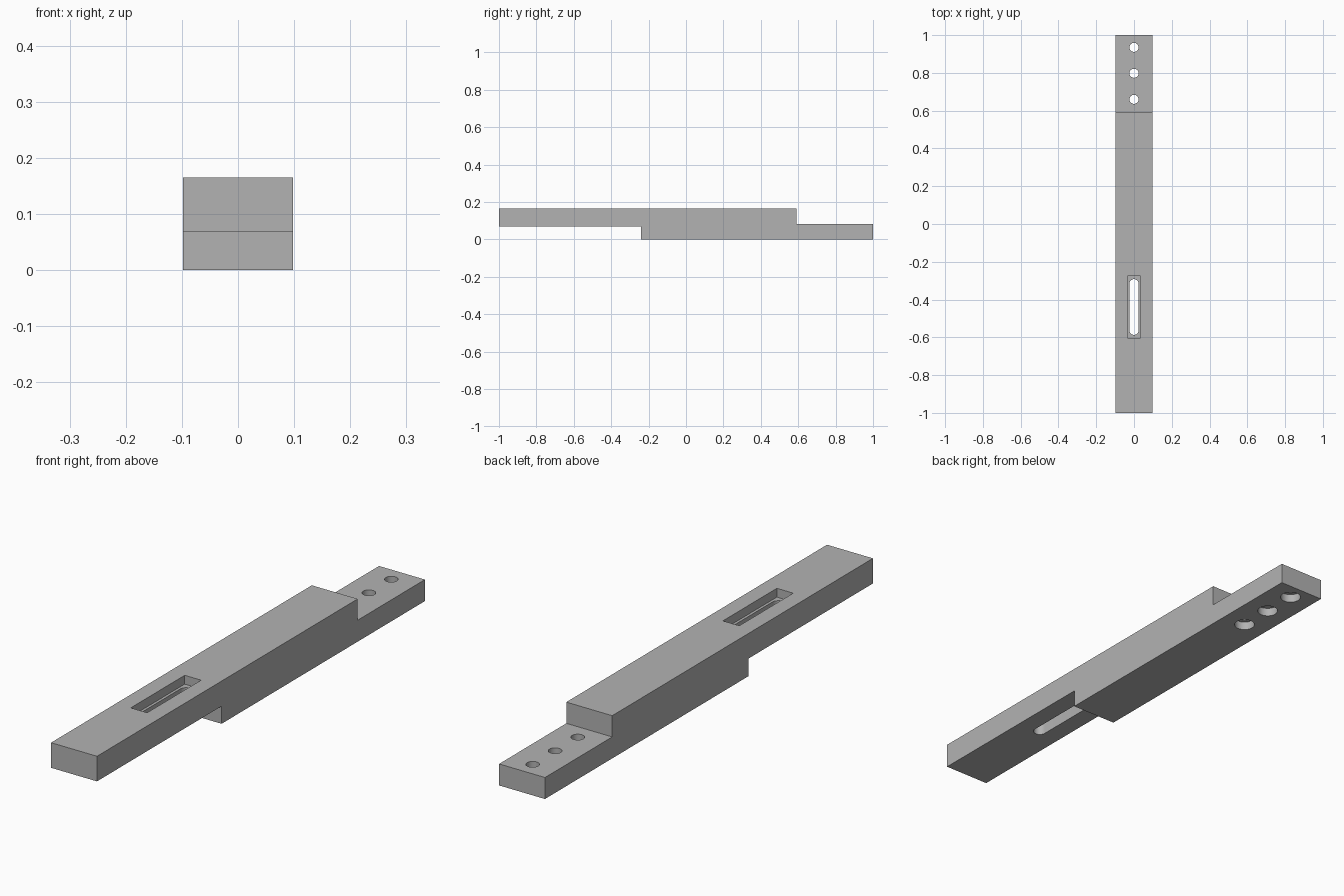
import bpy
import bmesh
from math import cos, sin, pi, radians

cube = bpy.data.objects.get("Cube")
if cube:
    bpy.data.objects.remove(cube, do_unlink=True)

HALF_W, TOP = 0.098, 0.165
REAR_TOP, FRONT_BASE = 0.083, 0.068
BORE_R, SLOT_R, SEAT_R = 0.024, 0.0245, 0.038

grey = bpy.data.materials.new("plain grey")
grey.use_nodes = True
colour = (0.45, 0.45, 0.45, 1)
grey.diffuse_color = colour
grey.node_tree.nodes["Principled BSDF"].inputs["Base Color"].default_value = colour


def prism(name, points, offset):
    """Extrude a closed outline of 3D points by an offset vector."""
    bm = bmesh.new()
    face = bm.faces.new([bm.verts.new(p) for p in points])
    new = bmesh.ops.extrude_face_region(bm, geom=[face])["geom"]
    verts = [v for v in new if isinstance(v, bmesh.types.BMVert)]
    bmesh.ops.translate(bm, verts=verts, vec=offset)
    bmesh.ops.recalc_face_normals(bm, faces=bm.faces)
    mesh = bpy.data.meshes.new(name)
    bm.to_mesh(mesh)
    bm.free()
    mesh.materials.append(grey)
    obj = bpy.data.objects.new(name, mesh)
    bpy.context.collection.objects.link(obj)
    return obj


def rounded(y0, y1, r, z, n=16):
    """Outline of a slot along y; equal ends give a circle."""
    ends = [(y1, 0), (y0, pi)]
    skip = 0 if y0 != y1 else 1
    return [(r * cos(a + pi * i / n), y + r * sin(a + pi * i / n), z)
            for y, a in ends for i in range(n + 1 - skip)]


def cut(target, name, outline, height):
    """Subtract a vertical prism from the target."""
    cutter = prism(name, outline, (0, 0, height))
    cutter.hide_render = True
    mod = target.modifiers.new(name, 'BOOLEAN')
    mod.operation = 'DIFFERENCE'
    mod.solver = 'EXACT'
    mod.object = cutter
    bpy.context.view_layer.objects.active = target
    bpy.ops.object.modifier_apply(modifier=mod.name)
    bpy.data.objects.remove(cutter, do_unlink=True)


# Stepped bar: raised front arm, full-height middle, low rear tongue
side = [(-1, FRONT_BASE), (-0.24, FRONT_BASE), (-0.24, 0), (1, 0),
        (1, REAR_TOP), (0.59, REAR_TOP), (0.59, TOP), (-1, TOP)]
bar = prism("stepped_bar", [(-HALF_W, y, z) for y, z in side], (2 * HALF_W, 0, 0))

# Rectangular recess with a round-ended slot through its floor
recess = [(sx * 0.035, y, TOP - 0.034)
          for sx, y in ((-1, -0.604), (1, -0.604), (1, -0.275), (-1, -0.275))]
cut(bar, "slot_recess", recess, 0.1)
cut(bar, "slot", rounded(-0.587 + SLOT_R, -0.292 - SLOT_R, SLOT_R, 0.03), 0.2)

# Screw holes through the tongue, counterbored from below
for y in (0.66, 0.798, 0.935):
    cut(bar, "screw_hole", rounded(y, y, BORE_R, -0.05), 0.2)
    cut(bar, "counterbore", rounded(y, y, SEAT_R, -0.05), 0.083)

bpy.ops.object.select_all(action='DESELECT')
bar.select_set(True)
bpy.context.view_layer.objects.active = bar
bpy.ops.object.shade_smooth_by_angle(angle=radians(30))
